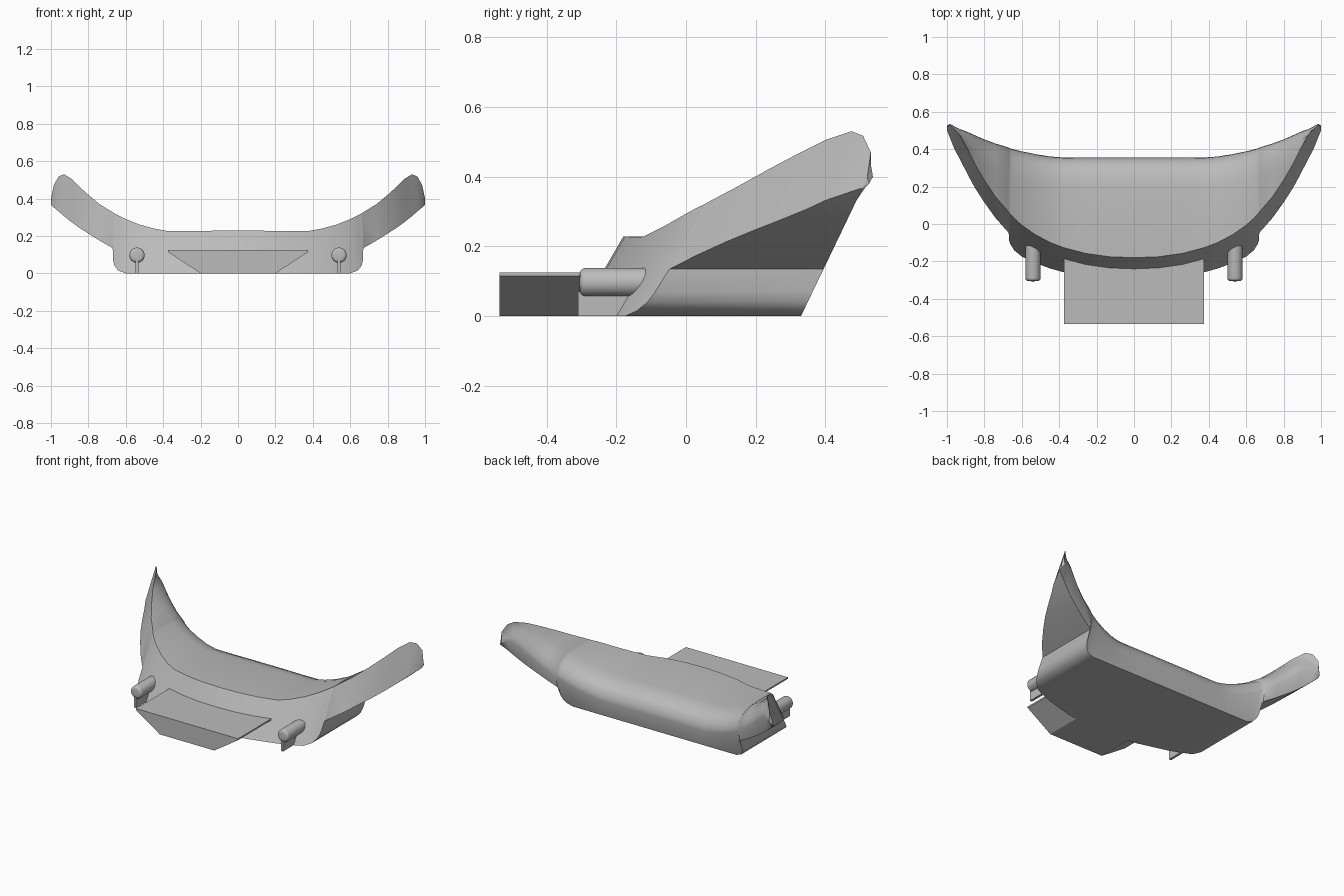
import bpy, bmesh, math
from mathutils import Matrix, Vector

cube = bpy.data.objects.get("Cube")
if cube:
    bpy.data.objects.remove(cube)

grey = bpy.data.materials.new("plain grey")
grey.use_nodes = True
GREY = (0.5, 0.5, 0.5, 1)
grey.diffuse_color = GREY
grey.node_tree.nodes["Principled BSDF"].inputs["Base Color"].default_value = GREY


def add_object(name, bm, smooth_angle=None):
    """Turn a bmesh into a finished grey object."""
    bmesh.ops.recalc_face_normals(bm, faces=bm.faces)
    mesh = bpy.data.meshes.new(name)
    bm.to_mesh(mesh)
    bm.free()
    mesh.materials.append(grey)
    obj = bpy.data.objects.new(name, mesh)
    bpy.context.collection.objects.link(obj)
    if smooth_angle:
        bpy.ops.object.select_all(action="DESELECT")
        obj.select_set(True)
        bpy.context.view_layer.objects.active = obj
        bpy.ops.object.shade_smooth_by_angle(angle=math.radians(smooth_angle))
    return obj


def loft(bm, sections):
    """Skin a list of equal closed sections and cap both ends."""
    rings = [[bm.verts.new(p) for p in s] for s in sections]
    for a, b in zip(rings, rings[1:]):
        for i in range(len(a)):
            j = (i + 1) % len(a)
            bm.faces.new((a[i], a[j], b[j], b[i]))
    bm.faces.new(rings[0])
    bm.faces.new(rings[-1])


# Hull stations: x, top height, underside height, front rim y, rear bulge y
STATIONS = [
    (0, .228, 0, -.18, .355), (.13, .228, 0, -.175, .355),
    (.26, .227, 0, -.157, .355), (.38, .227, 0, -.125, .356),
    (.45, .24, 0, -.098, .361), (.53, .262, 0, -.055, .374),
    (.6, .29, 0, -.006, .388), (.64, .31, .015, .03, .398),
    (.66, .32, .04, .052, .404), (.668, .325, .07, .06, .408),
    (.67, .327, .135, .064, .409), (.74, .37, .175, .145, .43),
    (.8, .42, .213, .235, .452), (.85, .465, .245, .32, .474),
    (.89, .505, .274, .4, .492), (.93, .53, .306, .475, .507),
    (.96, .517, .332, .508, .522), (.985, .47, .353, .53, .536),
    (1, .4, .366, .52, .525),
]
# Rounded rear edge: distance inward from the bulge, distance below the top
ROUND = [(0, .12), (.004, .092), (.017, .06), (.044, .031), (.09, .011), (.15, 0)]
FRONT_RAKE = .58
REAR_RAKE = .48


def hull_section(x, top, under, front, rear):
    tall = top - under
    scale = min(1, tall / .2)
    pts = [(x, front - FRONT_RAKE * tall, under),
           (x, .33 + REAR_RAKE * under, under)]
    pts += [(x, max(rear - inward * scale, front), top - drop * scale)
            for inward, drop in ROUND]
    pts.append((x, front, top))
    return pts


# Crescent hull with upswept wings
left_half = [hull_section(*s) for s in STATIONS]
right_half = [[(-x, y, z) for x, y, z in s] for s in left_half[:0:-1]]
bm = bmesh.new()
loft(bm, right_half + left_half)
bmesh.ops.remove_doubles(bm, verts=bm.verts, dist=.0005)
add_object("hull", bm, 32)

# Tapered front ramp with a thin upright lip along its top
TRAPEZOID = [(-.2, 0), (.2, 0), (.375, .115), (.375, .125), (-.375, .125), (-.375, .115)]
bm = bmesh.new()
loft(bm, [[(x, y, z) for x, z in TRAPEZOID] for y in (-.535, -.12)])
add_object("front_ramp", bm)

# Side pods, each on a thin fin
for side, label in ((1, "left"), (-1, "right")):
    bm = bmesh.new()
    turn = Matrix.Translation((side * .54, -.175, .097)) @ Matrix.Rotation(math.pi / 2, 4, "X")
    bmesh.ops.create_cone(bm, cap_ends=True, segments=32, radius1=.041,
                          radius2=.041, depth=.26, matrix=turn)
    rim = [e for e in bm.edges if all(v.co.y < -.3 for v in e.verts)]
    bmesh.ops.bevel(bm, geom=rim, offset=.017, segments=4, profile=.5, affect="EDGES")
    add_object(label + "_pod", bm, 40)

    bm = bmesh.new()
    place = Matrix.Translation((side * .54, -.22, .035)) @ Matrix.Diagonal(Vector((.016, .18, .07, 1)))
    bmesh.ops.create_cube(bm, size=1, matrix=place)
    add_object(label + "_pod_fin", bm)
